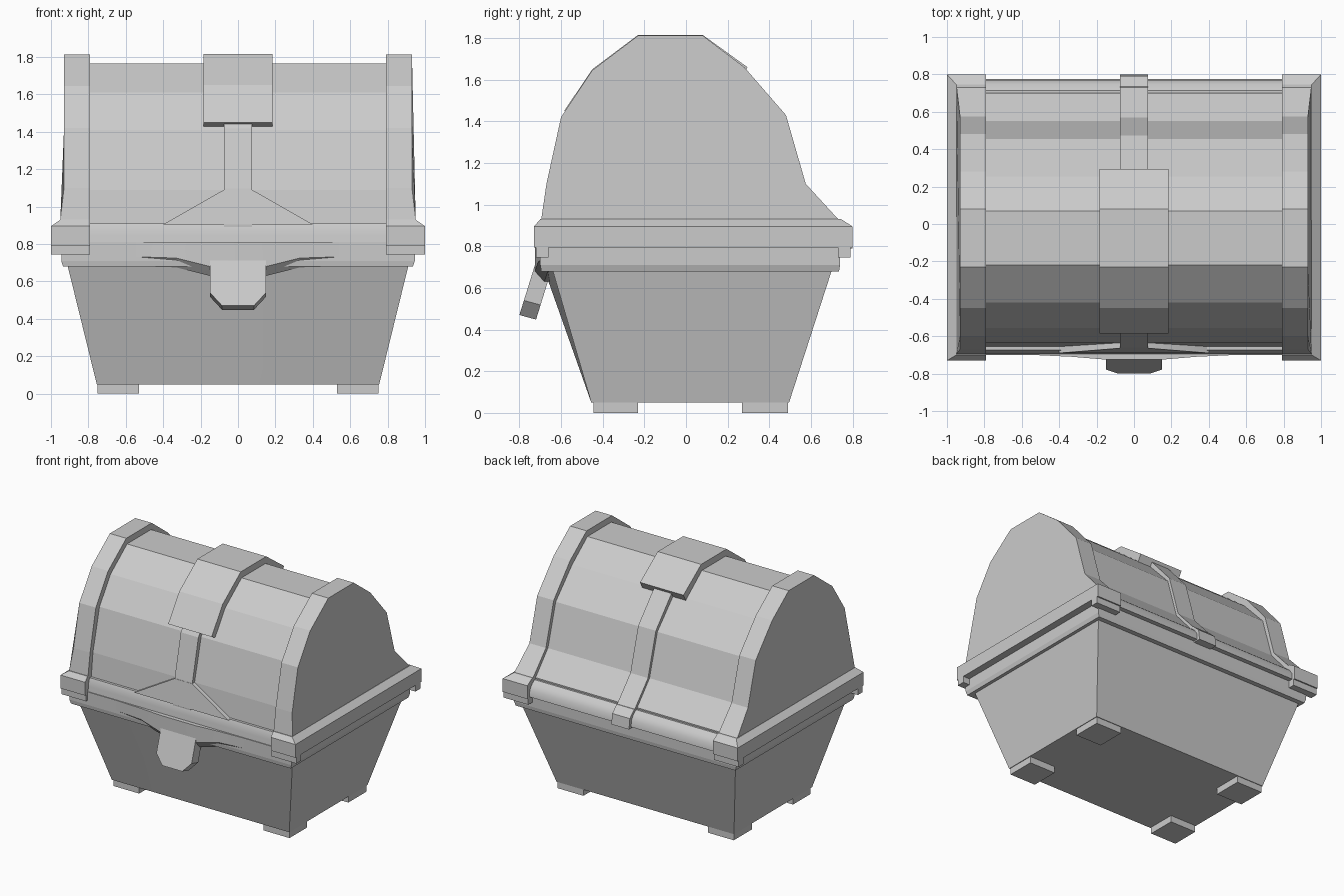
import bpy, bmesh, math

cube = bpy.data.objects.get("Cube")
if cube:
    bpy.data.objects.remove(cube, do_unlink=True)

grey = bpy.data.materials.new("plain grey")
grey.use_nodes = True
grey.diffuse_color = (0.6, 0.6, 0.6, 1)
grey.node_tree.nodes["Principled BSDF"].inputs["Base Color"].default_value = (0.6, 0.6, 0.6, 1)


def loft(name, rings, smooth=0):
    """Skin a closed solid over rings that have equal point counts."""
    bm = bmesh.new()
    vs = [[bm.verts.new(p) for p in r] for r in rings]
    n = len(rings[0])
    for a, b in zip(vs, vs[1:]):
        for i in range(n):
            j = (i + 1) % n
            bm.faces.new((a[i], a[j], b[j], b[i]))
    bm.faces.new(vs[0])
    bm.faces.new(vs[-1])
    bmesh.ops.recalc_face_normals(bm, faces=bm.faces)
    me = bpy.data.meshes.new(name)
    bm.to_mesh(me)
    bm.free()
    me.materials.append(grey)
    ob = bpy.data.objects.new(name, me)
    bpy.context.collection.objects.link(ob)
    if smooth:
        bpy.ops.object.select_all(action='DESELECT')
        ob.select_set(True)
        bpy.context.view_layer.objects.active = ob
        bpy.ops.object.shade_smooth_by_angle(angle=math.radians(smooth))
    return ob


def rect(z, x0, x1, y0, y1):
    return [(x0, y0, z), (x1, y0, z), (x1, y1, z), (x0, y1, z)]


def section(x, prof, flare=0.0):
    return [(x + (flare if z < 1.0 else 0), y, z) for y, z in prof]


# Lid cross-sections (y, z), front to back
OUTER = [(-0.69, 0.88), (-0.695, 0.93), (-0.67, 1.1), (-0.60, 1.42), (-0.45, 1.645),
         (-0.23, 1.812), (0.08, 1.812), (0.28, 1.66), (0.48, 1.43), (0.575, 1.1),
         (0.74, 0.92), (0.74, 0.88)]
INNER = [(-0.655, 0.88), (-0.655, 0.91), (-0.635, 1.09), (-0.555, 1.41), (-0.42, 1.61),
         (-0.22, 1.765), (0.07, 1.765), (0.255, 1.62), (0.455, 1.41), (0.55, 1.09),
         (0.70, 0.92), (0.70, 0.88)]
STRAP = [(a * 0.75 + c * 0.25, b * 0.75 + d * 0.25) for (a, b), (c, d) in zip(OUTER, INNER)]


# Tapered body with the front pushed out slightly at the middle
def body_ring(z, x, yf, ym, yb):
    return [(-x, yf, z), (0, ym, z), (x, yf, z), (x, yb, z), (0, yb, z), (-x, yb, z)]


loft("body", [body_ring(0.05, 0.755, -0.455, -0.455, 0.495),
              body_ring(0.70, 0.915, -0.645, -0.685, 0.705)], 30)

# Feet
for sx, side in ((1, "left"), (-1, "right")):
    for y0, y1, end in ((-0.445, -0.23, "front"), (0.27, 0.49, "back")):
        xs = sorted((sx * 0.53, sx * 0.75))
        loft(f"{end}_{side}_foot", [rect(0, *xs, y0, y1), rect(0.06, *xs, y0, y1)])

# Lip under the rim, with its bulge behind the latch
loft("body_lip", [rect(0.68, -0.935, 0.935, -0.695, 0.735), rect(0.71, -0.945, 0.945, -0.70, 0.74),
                  rect(0.81, -0.945, 0.945, -0.70, 0.74)])
loft("lip_bulge", [[(x, y, 0.81), (x, y, zb + 0.05), (x, y + 0.045, zb), (x, -0.5, zb), (x, -0.5, 0.81)]
                   for x, y, zb in ((-0.65, -0.695, 0.685), (-0.33, -0.71, 0.675), (-0.15, -0.725, 0.63),
                                    (0.15, -0.725, 0.63), (0.33, -0.71, 0.675), (0.65, -0.695, 0.685))], 30)

# Rounded rim across the middle
loft("middle_rim", [rect(0.80, -0.8, 0.8, -0.695, 0.775), rect(0.85, -0.8, 0.8, -0.69, 0.77),
                    rect(0.885, -0.8, 0.8, -0.685, 0.745), rect(0.91, -0.8, 0.8, -0.675, 0.715)], 35)

# Lid panel and centre strap
loft("lid_panel", [section(-0.8, INNER), section(0.8, INNER)])
loft("centre_strap", [section(-0.075, STRAP), section(0.075, STRAP)])
loft("strap_flare", [rect(0.905, -0.4, 0.4, -0.69, -0.5), rect(1.09, -0.075, 0.075, -0.664, -0.5)], 30)
loft("back_strap_end", [rect(0.79, -0.075, 0.075, 0.6, 0.80), rect(0.87, -0.075, 0.075, 0.6, 0.79),
                        rect(0.92, -0.075, 0.075, 0.6, 0.735)])

# End bands, side rims and the corner caps beneath them
for s, side in ((1, "left"), (-1, "right")):
    loft(f"{side}_lid_band", [section(s * 0.79, OUTER), section(s * 0.93, OUTER, s * 0.02)])
    levels = ((0.793, 1.0, -0.73, 0.80), (0.895, 1.0, -0.73, 0.80), (0.93, 0.95, -0.70, 0.745))
    loft(f"{side}_rim", [rect(z, s * 0.79, s * x, y0, y1) for z, x, y0, y1 in levels])
    for y0, y1, end in ((-0.72, -0.66, "front"), (0.73, 0.79, "back")):
        loft(f"{end}_{side}_corner_cap", [rect(z, s * 0.79, s * 1.0, y0, y1) for z in (0.745, 0.80)])

# Raised hood over the top of the strap
HOOD = [(-0.585, 1.45), (-0.45, 1.65), (-0.23, 1.815), (0.08, 1.815), (0.295, 1.66),
        (0.25, 1.58), (0.07, 1.70), (-0.20, 1.70), (-0.40, 1.56), (-0.53, 1.42)]
loft("hood", [section(-0.185, HOOD), section(0.185, HOOD)])


# Hanging latch: chamfered plate, tilted outwards at the bottom
LATCH = [(-0.15, 0.80), (-0.15, 0.54), (-0.085, 0.47), (0.085, 0.47), (0.15, 0.54), (0.15, 0.80)]
front = [(x, -0.80 + (z - 0.47) * 0.31, z) for x, z in LATCH]
back = [(x, y + 0.08, z - 0.022) for x, y, z in front]
loft("latch", [front, back])
